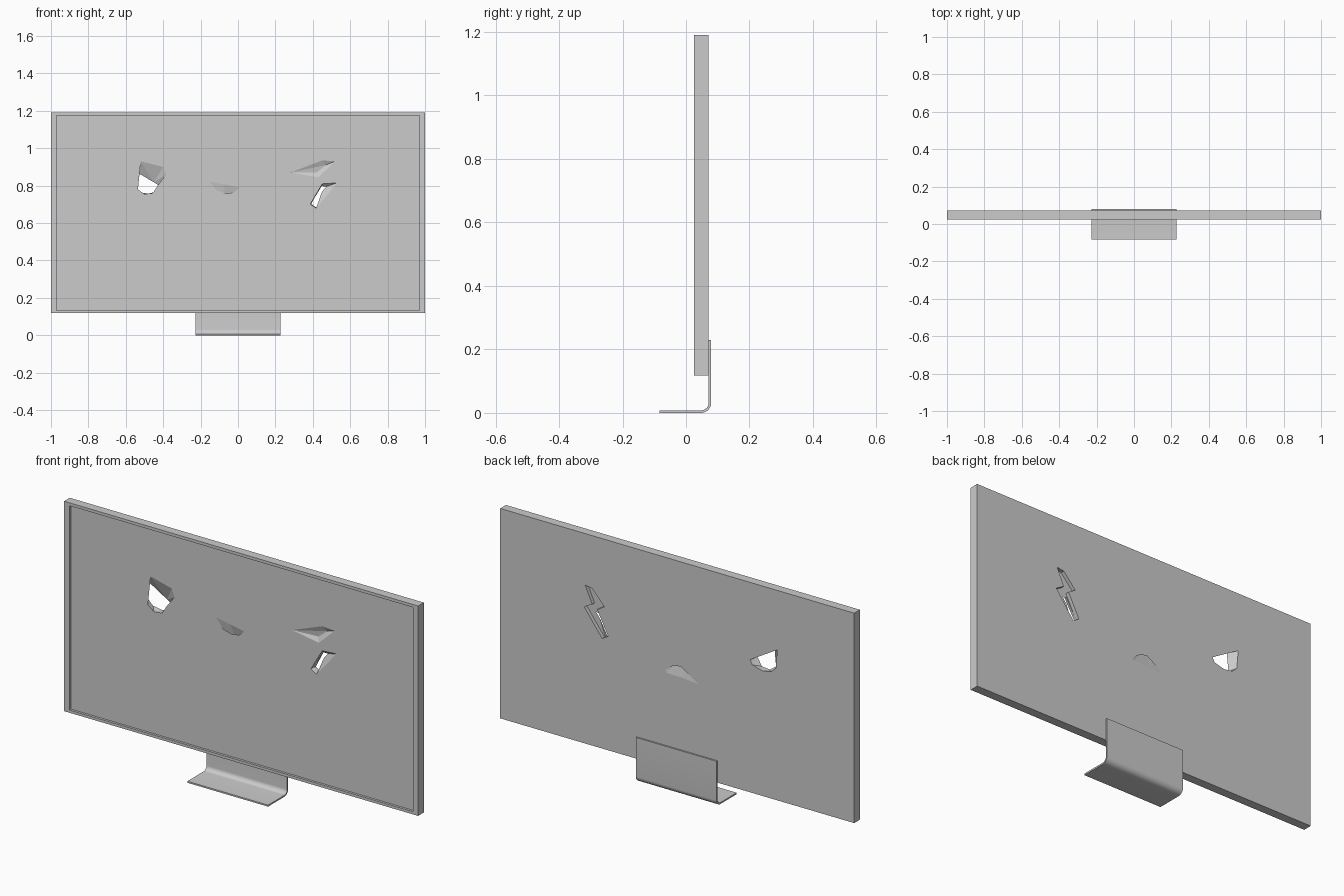
import bpy, bmesh, math

if "Cube" in bpy.data.objects:
    bpy.data.objects.remove(bpy.data.objects["Cube"])

FRONT, SCREEN, BACK = 0.025, 0.037, 0.071


def mesh_object(name, bm):
    bmesh.ops.recalc_face_normals(bm, faces=bm.faces[:])
    me = bpy.data.meshes.new(name)
    bm.to_mesh(me)
    bm.free()
    ob = bpy.data.objects.new(name, me)
    bpy.context.collection.objects.link(ob)
    return ob


def loft(name, sections, axis='y'):
    """Closed loft through (position, 2D outline) sections along y or x."""
    bm = bmesh.new()
    rings = []
    for p, pts in sections:
        rings.append([bm.verts.new((a, p, b) if axis == 'y' else (p, a, b)) for a, b in pts])
    n = len(rings[0])
    for r, s in zip(rings, rings[1:]):
        for i in range(n):
            bm.faces.new((r[i], r[(i + 1) % n], s[(i + 1) % n], s[i]))
    bm.faces.new(rings[0][::-1])
    bm.faces.new(rings[-1])
    if len(sections) > 2:
        bmesh.ops.triangulate(bm, faces=bm.faces[:])
    return mesh_object(name, bm)


def rect(x, z0, z1):
    return [(-x, z0), (x, z0), (x, z1), (-x, z1)]


def cut(target, cutter):
    m = target.modifiers.new(cutter.name, 'BOOLEAN')
    m.operation = 'DIFFERENCE'
    m.solver = 'EXACT'
    m.object = cutter
    bpy.context.view_layer.objects.active = target
    bpy.ops.object.modifier_apply(modifier=m.name)
    bpy.data.objects.remove(cutter)


# flat display panel with a thin raised bezel
panel = loft("display_panel", [(FRONT, rect(1, 0.118, 1.19)), (BACK, rect(1, 0.118, 1.19))])
cut(panel, loft("screen_recess", [(-0.1, rect(0.97, 0.132, 1.175)), (SCREEN, rect(0.97, 0.132, 1.175))]))

# slanted openings: front outline, back outline
eye = ([(-.52, .93), (-.40, .90), (-.385, .86), (-.43, .80), (-.455, .76), (-.5, .755), (-.535, .78)],
       [(-.565, .886), (-.45, .818), (-.412, .795), (-.424, .772), (-.48, .757), (-.53, .765), (-.557, .79)])
slot = ([(-.15, .82), (-.07, .806), (.01, .79), (-.02, .765), (-.06, .757), (-.11, .772)],
        [(-.12, .592), (-.02, .655), (.02, .65), (.068, .615), (.06, .602), (-.03, .60)])
for name, (front, back) in (("left_opening", eye), ("middle_opening", slot)):
    cut(panel, loft(name, [(-0.1, front), (SCREEN, front), (BACK, back), (0.2, back)]))

# zigzag pocket in the back, meeting a tapered hole from the front
zigzag = [(.52, .927), (.48, .92), (.412, .845), (.452, .82), (.39, .70), (.424, .68), (.525, .814), (.48, .84)]
cut(panel, loft("zigzag_pocket", [(0.052, zigzag), (0.2, zigzag)]))
tri = [(.45, .81), (.53, .815), (.418, .68), (.386, .70)]
tip = [(.45, .80), (.457, .79), (.419, .682), (.391, .704)]
cut(panel, loft("zigzag_hole", [(-0.1, tri), (SCREEN, tri), (0.056, tip)]))

# shallow dent in the screen beside the zigzag
bm = bmesh.new()
for x, z in [(.28, .87), (.45, .935), (.52, .93), (.43, .845)]:
    bm.verts.new((x, 0.02, z))
    bm.verts.new((x, SCREEN, z))
for x, z in [(.42, .87), (.47, .91)]:
    bm.verts.new((x, 0.049, z))
bmesh.ops.convex_hull(bm, input=bm.verts[:])
cut(panel, mesh_object("dent", bm))

# bent sheet stand
def bend(radius, steps=8):
    cy, cz = 0.048, 0.031
    return [(cy + radius * math.sin(a), cz - radius * math.cos(a))
            for a in (math.pi / 2 * i / steps for i in range(steps + 1))]


outer, inner = bend(0.031), bend(0.023)
profile = [(-.083, 0)] + outer + [(.079, .23), (.071, .23)] + inner[::-1] + [(-.083, .008)]
stand = loft("bent_stand", [(-0.228, profile), (0.228, profile)], axis='x')
bpy.ops.object.select_all(action='DESELECT')
stand.select_set(True)
bpy.context.view_layer.objects.active = stand
bpy.ops.object.shade_smooth_by_angle(angle=math.radians(30))
